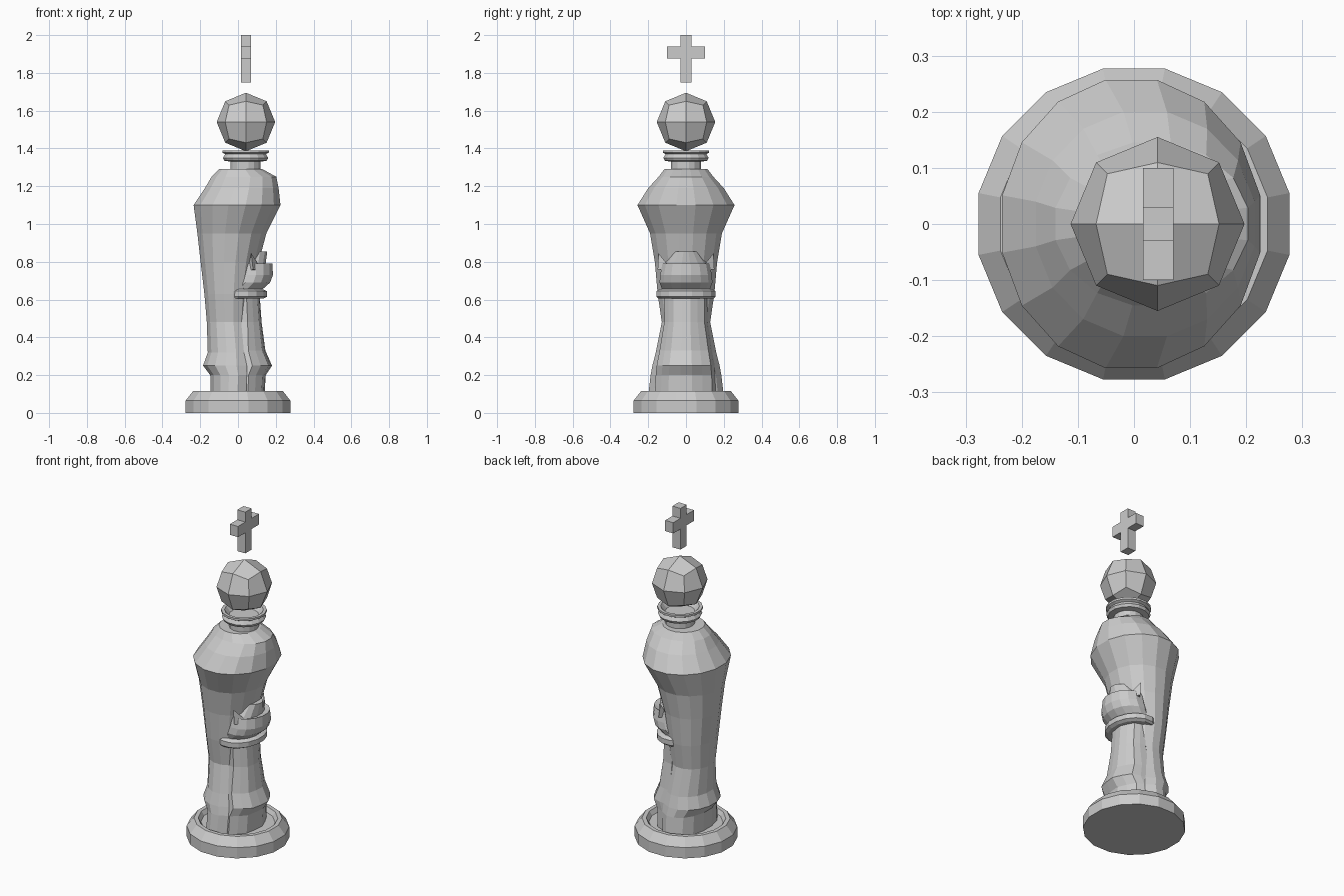
import bpy, bmesh, math
from mathutils import Vector

if "Cube" in bpy.data.objects:
    bpy.data.objects.remove(bpy.data.objects["Cube"])

SIDES = 16


def finish(name, bm):
    bmesh.ops.recalc_face_normals(bm, faces=bm.faces)
    me = bpy.data.meshes.new(name)
    bm.to_mesh(me)
    bm.free()
    ob = bpy.data.objects.new(name, me)
    bpy.context.collection.objects.link(ob)
    return ob


def loft(name, rings, fold=0.0):
    """Skin capped oval rings given as (z, x_min, x_max, y_half)."""
    bm = bmesh.new()
    loops = []
    for z, x0, x1, ry in rings:
        cx, rx = (x0 + x1) / 2, (x1 - x0) / 2
        loop = []
        for i in range(SIDES):
            a = 2 * math.pi * (i + 0.5) / SIDES
            k = (1 - fold * (i % 2)) / math.cos(math.pi / SIDES)
            loop.append(bm.verts.new((cx + rx * k * math.cos(a), ry * k * math.sin(a), z)))
        loops.append(loop)
    for a, b in zip(loops, loops[1:]):
        for i in range(SIDES):
            j = (i + 1) % SIDES
            bm.faces.new((a[i], a[j], b[j], b[i]))
    bm.faces.new(loops[0][::-1])
    bm.faces.new(loops[-1])
    return finish(name, bm)


def lathe(name, cx, profile):
    return loft(name, [(z, cx - r, cx + r, r) for r, z in profile])


# Round foot with a shallow recess around the robe
lathe("base", 0, [(.277, 0), (.277, .065), (.238, .115), (.215, .115), (.2, .09)])

# Cloak wrapping the back and shoulders
loft("cloak", [
    (.09, -.145, .09, .2), (.2, -.147, .1, .187), (.25, -.185, .11, .178),
    (.32, -.16, .09, .16), (.48, -.165, .07, .128), (.63, -.178, .08, .15),
    (.8, -.198, .11, .165), (.95, -.215, .15, .19), (1.1, -.235, .225, .257),
    (1.19, -.175, .215, .2), (1.25, -.14, .203, .145), (1.29, -.1, .13, .115)])

# Pleated skirt at the front
loft("skirt", [
    (.09, -.08, .14, .165), (.2, -.08, .147, .16), (.25, -.08, .18, .155),
    (.33, -.08, .145, .14), (.48, -.06, .125, .115), (.62, -.06, .115, .115)], fold=.05)

# Belt
loft("belt", [
    (.605, -.1, .135, .145), (.615, -.1, .153, .157),
    (.645, -.1, .153, .157), (.655, -.1, .13, .14)])

# Gathered sleeves above the belt
loft("sleeves", [
    (.65, -.08, .125, .125), (.69, -.05, .17, .14), (.73, -.04, .185, .137),
    (.79, -.04, .182, .125), (.78, -.04, .145, .12), (.855, -.02, .155, .065)])

# Pointed cuffs, mirrored left and right
for side, label in ((1, "left"), (-1, "right")):
    bm = bmesh.new()
    pts = [(.05, .1, .75), (.13, .07, .75), (.08, .15, .76), (.07, .145, .845)]
    v = [bm.verts.new((x, y * side, z)) for x, y, z in pts]
    for f in ((0, 1, 2), (0, 1, 3), (1, 2, 3), (2, 0, 3)):
        bm.faces.new([v[i] for i in f])
    finish(label + "_cuff", bm)

# Neck and flared collar
lathe("collar", .04, [
    (.08, 1.27), (.08, 1.33), (.112, 1.335), (.12, 1.35), (.108, 1.37),
    (.123, 1.378), (.123, 1.39), (.105, 1.39), (.08, 1.36)])

# Head: a cube rounded to a ball of 24 faces
bm = bmesh.new()
bmesh.ops.create_cube(bm, size=2)
bmesh.ops.subdivide_edges(bm, edges=bm.edges[:], cuts=1, use_grid_fill=True)
for v in bm.verts:
    v.co = v.co.normalized() * .155 + Vector((.042, 0, 1.54))
finish("head", bm)

# Floating cross: square post with an arm pulled out of each side
bm = bmesh.new()
cells = [(0, .03, 1.75, 1.88), (0, .03, 1.94, 2.0)]
outline = [(-.03, 1.75), (.03, 1.75), (.03, 1.875), (.1, 1.875), (.1, 1.94), (.03, 1.94),
           (.03, 2), (-.03, 2), (-.03, 1.94), (-.1, 1.94), (-.1, 1.875), (-.03, 1.875)]
face = bm.faces.new([bm.verts.new((.016, y, z)) for y, z in outline])
ext = bmesh.ops.extrude_face_region(bm, geom=[face])
for g in ext["geom"]:
    if isinstance(g, bmesh.types.BMVert):
        g.co.x = .07
# Close the back, since extruding may consume the starting face
if not any(all(abs(v.co.x - .016) < 1e-5 for v in f.verts) for f in bm.faces):
    bmesh.ops.holes_fill(bm, edges=[e for e in bm.edges if e.is_boundary], sides=0)
finish("cross", bm)
